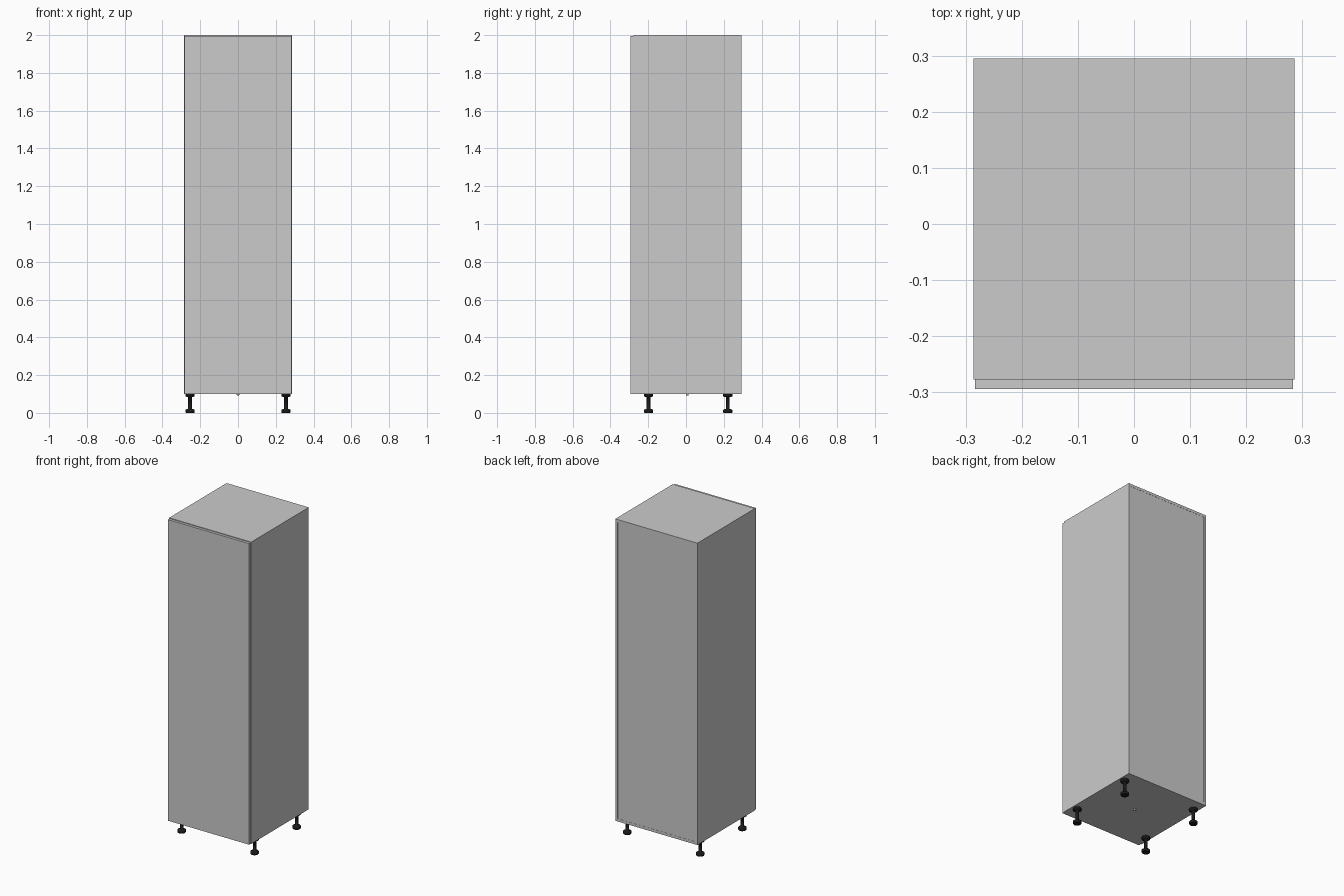
import bpy, bmesh, math

if "Cube" in bpy.data.objects:
    bpy.data.objects.remove(bpy.data.objects["Cube"])


def material(name, rgb):
    m = bpy.data.materials.new(name)
    m.diffuse_color = (*rgb, 1)
    m.use_nodes = True
    m.node_tree.nodes["Principled BSDF"].inputs["Base Color"].default_value = m.diffuse_color
    return m


GREY = material("panel_grey", (0.6, 0.6, 0.59))
BLACK = material("foot_black", (0.01, 0.01, 0.01))


def add(name, bm, mat=None):
    mesh = bpy.data.meshes.new(name)
    bm.to_mesh(mesh)
    bm.free()
    ob = bpy.data.objects.new(name, mesh)
    bpy.context.collection.objects.link(ob)
    if mat:
        mesh.materials.append(mat)
    return ob


def box_mesh(lo, hi):
    bm = bmesh.new()
    bmesh.ops.create_cube(bm, size=1)
    for v in bm.verts:
        v.co = [(lo[i] + hi[i]) / 2 + v.co[i] * (hi[i] - lo[i]) for i in range(3)]
    return bm


def lathe(name, profile, x, y, mat=None, sides=24):
    # revolve a closed (radius, z) outline around a vertical axis
    bm = bmesh.new()
    rings = [[bm.verts.new((x + r * math.cos(2 * math.pi * k / sides),
                            y + r * math.sin(2 * math.pi * k / sides), z))
              for k in range(sides)] for r, z in profile]
    for a, b in zip(rings, rings[1:]):
        for k in range(sides):
            n = (k + 1) % sides
            bm.faces.new((a[k], a[n], b[n], b[k]))
    bm.faces.new(rings[0][::-1])
    bm.faces.new(rings[-1])
    for f in bm.faces:
        f.smooth = len(f.verts) == 4
    for e in bm.edges:
        e.smooth = e.calc_face_angle(0) < math.radians(35)
    return add(name, bm, mat)


W, FRONT, BACK, BASE, TOP, T = 0.286, -0.277, 0.295, 0.1, 2.0, 0.017

# Carcass: sides, top and bottom as one tube of board thickness
bm = box_mesh((-W, FRONT, BASE), (W, BACK, TOP))
ends = [f for f in bm.faces if abs(f.normal.y) > 0.5]
bmesh.ops.delete(bm, geom=ends, context='FACES_ONLY')
carcass = add("carcass", bm)
board = carcass.modifiers.new("board_thickness", 'SOLIDIFY')
board.thickness = T
board.offset = -1
board.use_even_offset = True

# Back panel set between the boards
add("back_panel", box_mesh((-W + T, BACK - 0.008, BASE + T),
                           (W - T, BACK - 0.001, TOP - T)), GREY)

# Door, slightly smaller than the carcass
add("door", box_mesh((-0.283, FRONT - T, BASE + 0.001),
                     (0.283, FRONT - 0.0005, TOP - 0.004)), GREY)

# Four adjustable feet
foot = [(0.022, 0), (0.024, 0.003), (0.024, 0.016), (0.020, 0.019), (0.010, 0.020),
        (0.010, 0.083), (0.016, 0.084), (0.024, 0.088), (0.024, BASE)]
for side, x in (("left", -0.254), ("right", 0.254)):
    for end, y in (("front", -0.198), ("back", 0.221)):
        lathe(f"{end}_{side}_foot", foot, x, y, BLACK)

# Small plug under the middle of the base
lathe("base_plug", [(0.005, 0.092), (0.007, 0.094), (0.007, BASE)], 0, 0.007, GREY, 16)
